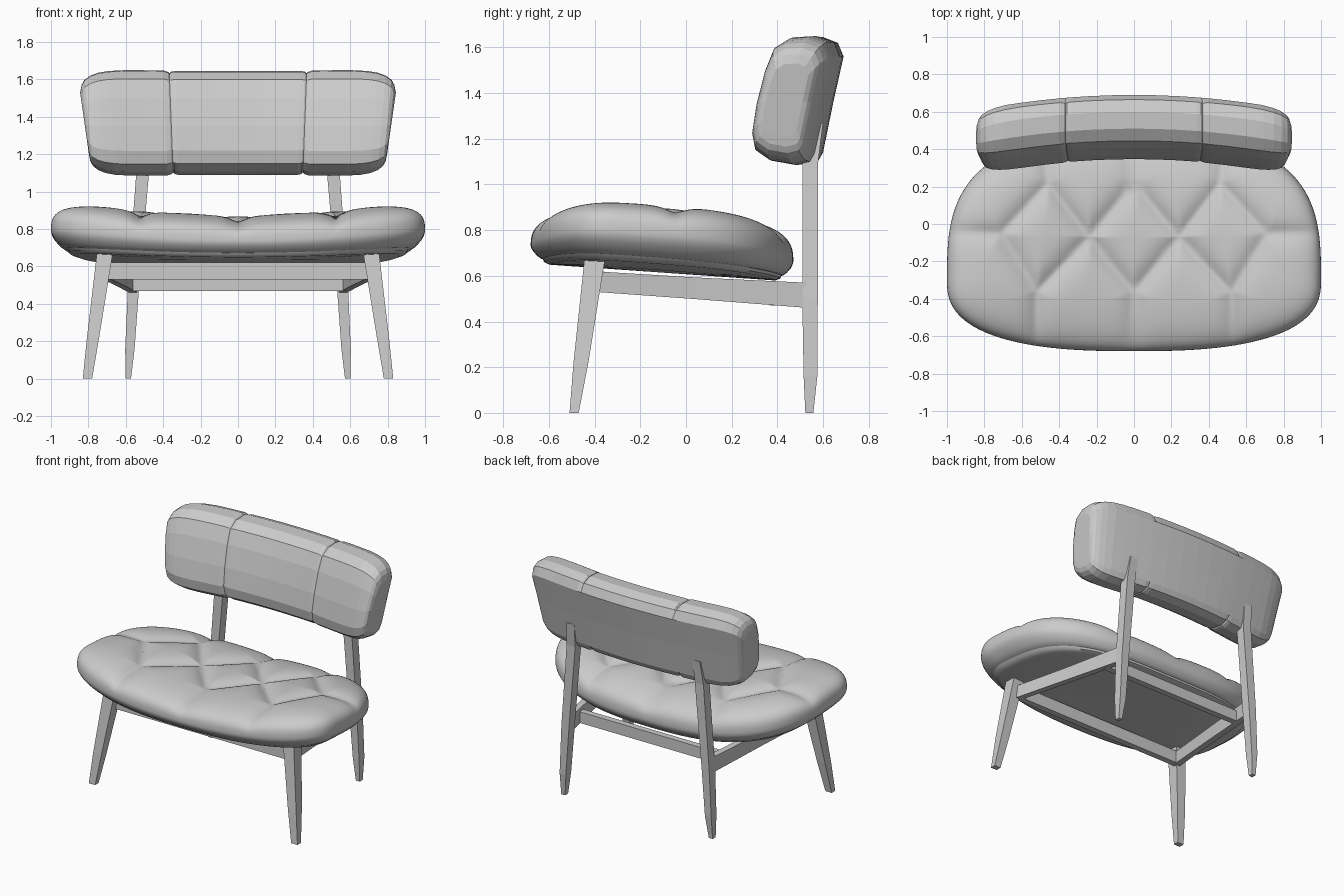
import bpy, bmesh, math
from mathutils import Vector

if "Cube" in bpy.data.objects:
    bpy.data.objects.remove(bpy.data.objects["Cube"])

SEG = 256          # points round the seat outline
CY = -0.1          # seat centre in y


def make(name, verts, faces, mirror=False):
    mesh = bpy.data.meshes.new(name)
    mesh.from_pydata(verts, [], faces)
    bm = bmesh.new()
    bm.from_mesh(mesh)
    bmesh.ops.recalc_face_normals(bm, faces=bm.faces)
    bm.to_mesh(mesh)
    bm.free()
    ob = bpy.data.objects.new(name, mesh)
    bpy.context.collection.objects.link(ob)
    if mirror:
        ob.modifiers.new("mirror", 'MIRROR').use_axis = (True, False, False)
    return ob


def loft(name, loops, mirror=False):
    """Skin equal-length point loops and cap both ends."""
    n = len(loops[0])
    verts = [p for loop in loops for p in loop]
    faces = [(i * n + j, i * n + (j + 1) % n, (i + 1) * n + (j + 1) % n, (i + 1) * n + j)
             for i in range(len(loops) - 1) for j in range(n)]
    faces += [tuple(reversed(range(n))), tuple(range(len(verts) - n, len(verts)))]
    return make(name, verts, faces, mirror)


def beam(name, stations, mirror=False):
    """Tapered bar: stations are (centre, size), one size component being 0."""
    loops = []
    for c, s in stations:
        a, b = [k for k in range(3) if s[k] > 0]
        loop = []
        for i, j in ((-1, -1), (1, -1), (1, 1), (-1, 1)):
            p = list(c)
            p[a] += i * s[a] / 2
            p[b] += j * s[b] / 2
            loop.append(p)
        loops.append(loop)
    return loft(name, loops, mirror)


# Seat outline: squarish ellipse, widest towards the front
def outline(k):
    a = 2 * math.pi * k / SEG
    c, s = math.cos(a), math.sin(a)
    p = 2 / 3.0 if s > 0 else 2 / 2.6
    depth = 0.77 if s > 0 else 0.38
    x = math.copysign(abs(c) ** p, c)
    return x, -0.3 + math.copysign(depth * abs(s) ** p, s)


def disc(name, rings):
    """Closed pad from rings of (scale, height function); first and last are poles."""
    pts = [outline(k) for k in range(SEG)]
    verts = [(0, CY, rings[0][1](0, CY))]
    for t, fz in rings[1:-1]:
        for x, y in pts:
            px, py = x * t, CY + (y - CY) * t
            verts.append((px, py, fz(px, py)))
    verts.append((0, CY, rings[-1][1](0, CY)))
    last, m = len(verts) - 1, len(rings) - 2
    faces = []
    for j in range(SEG):
        k = (j + 1) % SEG
        faces.append((0, 1 + j, 1 + k))
        for i in range(m - 1):
            a, b = 1 + i * SEG, 1 + (i + 1) * SEG
            faces.append((a + j, b + j, b + k, a + k))
        e = 1 + (m - 1) * SEG
        faces.append((e + k, e + j, last))
    return make(name, verts, faces)


# Tufting seams: diamond zigzags plus runs out to the edges (half, mirrored by |x|)
SEAMS = [((0, .22), (.24, -.07)), ((.24, -.07), (.46, .22)), ((.46, .22), (.71, -.05)),
         ((0, -.36), (.24, -.07)), ((.24, -.07), (.52, -.36)), ((.52, -.36), (.71, -.05)),
         ((0, -.36), (0, -.8)), ((.52, -.36), (.53, -.8)), ((.71, -.05), (1.1, -.04)),
         ((0, .22), (0, .6)), ((.46, .22), (.5, .6))]
SEAMS = [(Vector(a), Vector(b)) for a, b in SEAMS]


def seam_drop(x, y):
    p = Vector((abs(x), y))
    d = 9.0
    for a, b in SEAMS:
        u = max(0, min(1, (p - a).dot(b - a) / (b - a).length_squared))
        d = min(d, (p - a - u * (b - a)).length)
    return 0.06 * math.exp(-math.hypot(d, 0.02) / 0.045)


def top(x, y): return 0.878 + 0.135 * x * x - 0.045 * (y + 0.3) - seam_drop(x, y)
def rim(x, y): return 0.71 + 0.08 * x * x - 0.06 * (y + 0.3)
def base(x, y): return 0.607 - 0.07 * y + 0.05 * x * x


def blend(f, h):
    return lambda x, y: rim(x, y) + (f(x, y) - rim(x, y)) * h


# Seat cushion
N = 84
rings = []
for i in range(N + 1):
    t = math.sin(math.pi / 2 * i / N)
    rings.append((t, blend(top, max(0, 1 - t ** 3) ** (1 / 3))))
under = lambda x, y: base(x, y) + 0.02
rings += [(t, blend(under, h)) for t, h in
          ((.995, .2), (.98, .45), (.95, .75), (.92, .95), (.88, 1), (.5, 1), (0, 1))]
seat = disc("seat_cushion", rings)

# Seat pan under the cushion
lift = lambda d: (lambda x, y: base(x, y) + d)
pan = disc("seat_pan", [(0, lift(.045)), (.5, lift(.045)), (.92, lift(.04)), (.9, lift(.01)),
                        (.86, lift(0)), (.45, lift(0)), (0, lift(0))])
for ob in (seat, pan):
    bpy.ops.object.select_all(action='DESELECT')
    ob.select_set(True)
    bpy.context.view_layer.objects.active = ob
    bpy.ops.object.shade_smooth_by_angle(angle=math.radians(45))

# Backrest: side profile swept along a gentle bend, pinched at the two seams (flat back unpinched)
PROFILE = [(.60, 1.14), (.645, 1.36), (.69, 1.56), (.665, 1.62), (.6, 1.645), (.51, 1.64),
           (.445, 1.60), (.405, 1.5), (.367, 1.35), (.347, 1.22), (.36, 1.15), (.42, 1.108),
           (.52, 1.09), (.58, 1.105)]
HALF = [(0, 1), (.12, 1), (.24, 1), (.33, 1), (.352, .985), (.36, .955), (.368, .985), (.39, 1.01),
        (.5, 1.015), (.6, 1.015), (.68, 1.0), (.735, .965), (.775, .91), (.805, .83), (.82, .73), (.828, .58)]
loops = []
for x, f in [(-x, f) for x, f in reversed(HALF[1:])] + HALF:
    bend = -0.075 * (x / 0.8) ** 2
    loop = []
    for i, (y, z) in enumerate(PROFILE):
        g = 1 if i < 3 and abs(x) < .7 else f
        loop.append((x * (1 + .1 * (z - 1.45)), .515 + (y - .515) * g + bend, 1.37 + (z - 1.37) * g))
    loops.append(loop)
loft("backrest", loops)

# Tapered legs
beam("front_legs", [((.805, -.49, 0), (.05, .04, 0)), ((.775, -.46, .22), (.065, .065, 0)),
                    ((.712, -.4, .67), (.085, .09, 0))], True)
beam("back_legs", [((.587, .54, 0), (.03, .035, 0)), ((.578, .545, .16), (.05, .06, 0)),
                   ((.558, .543, .5), (.06, .068, 0)), ((.51, .545, 1.1), (.068, .068, 0)),
                   ((.5, .57, 1.27), (.06, .06, 0))], True)

# Frame rails under the seat
beam("side_rails", [((.70, -.4, .575), (.045, 0, .09)), ((.63, .05, .545), (.045, 0, .095)),
                    ((.56, .53, .515), (.045, 0, .11))], True)
beam("front_rail", [((-.7, -.38, .575), (0, .045, .09)), ((.7, -.38, .575), (0, .045, .09))])
beam("back_rail", [((-.58, .39, .51), (0, .045, .08)), ((.58, .39, .51), (0, .045, .08))])
